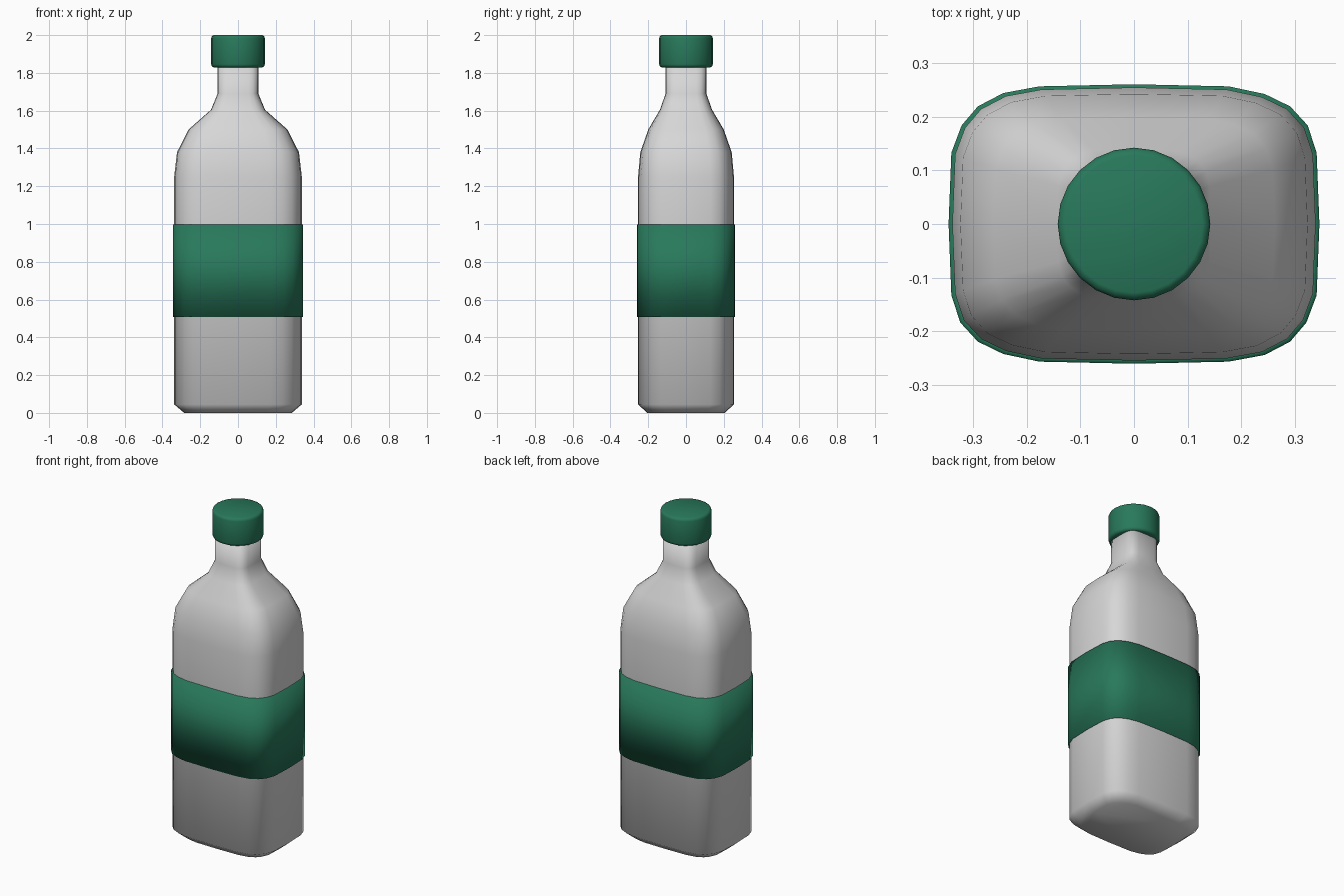
import bpy
import bmesh
from math import sin, cos, pi

old = bpy.data.objects.get("Cube")
if old:
    bpy.data.objects.remove(old, do_unlink=True)


def material(name, colour):
    mat = bpy.data.materials.new(name)
    mat.use_nodes = True
    mat.diffuse_color = colour
    bsdf = next(n for n in mat.node_tree.nodes if n.type == 'BSDF_PRINCIPLED')
    bsdf.inputs["Base Color"].default_value = colour
    bsdf.inputs["Roughness"].default_value = 0.6
    return mat


grey = material("light grey", (0.68, 0.68, 0.68, 1))
green = material("bottle green", (0.021, 0.19, 0.105, 1))

# Unit cross-sections: a rounded square and a circle, both with 24 sides
quarter = [(1, 0), (0.985, 0.51), (0.937, 0.705), (0.842, 0.842),
           (0.705, 0.93), (0.51, 0.985)]
square = []
for turn in range(4):
    square += quarter
    quarter = [(-y, x) for x, y in quarter]
circle = [(cos(i * pi / 12), sin(i * pi / 12)) for i in range(24)]


def loft(name, section, levels, mat, closed_loop=False):
    """Skin rings of (half width, half depth, height); cap or join the ends."""
    bm = bmesh.new()
    rings = [[bm.verts.new((x * w, y * d, z)) for x, y in section]
             for w, d, z in levels]
    n = len(section)
    pairs = list(zip(rings, rings[1:]))
    if closed_loop:
        pairs.append((rings[-1], rings[0]))
    else:
        bm.faces.new(rings[0][::-1])
        bm.faces.new(rings[-1])
    for a, b in pairs:
        for i in range(n):
            j = (i + 1) % n
            bm.faces.new((a[i], a[j], b[j], b[i]))
    bmesh.ops.recalc_face_normals(bm, faces=bm.faces)
    for f in bm.faces:
        f.smooth = True
    mesh = bpy.data.meshes.new(name)
    bm.to_mesh(mesh)
    bm.free()
    mesh.materials.append(mat)
    obj = bpy.data.objects.new(name, mesh)
    bpy.context.collection.objects.link(obj)
    return obj


# Glass body: chamfered base, straight sides, shoulders and neck
loft("bottle_body", square, [
    (0.285, 0.205, 0), (0.338, 0.254, 0.045), (0.338, 0.254, 1.25),
    (0.323, 0.242, 1.38), (0.262, 0.2, 1.5), (0.143, 0.138, 1.605),
    (0.108, 0.108, 1.69), (0.108, 0.108, 1.85)], grey)

# Label sleeve wrapped around the body
loft("label_band", square, [
    (0.33, 0.246, 0.507), (0.345, 0.26, 0.507),
    (0.345, 0.26, 0.997), (0.33, 0.246, 0.997)], green, closed_loop=True)

# Screw cap with softened rims
loft("bottle_cap", circle, [
    (0.128, 0.128, 1.829), (0.138, 0.138, 1.834), (0.142, 0.142, 1.846),
    (0.142, 0.142, 1.983), (0.138, 0.138, 1.995), (0.128, 0.128, 2.0)], green)
